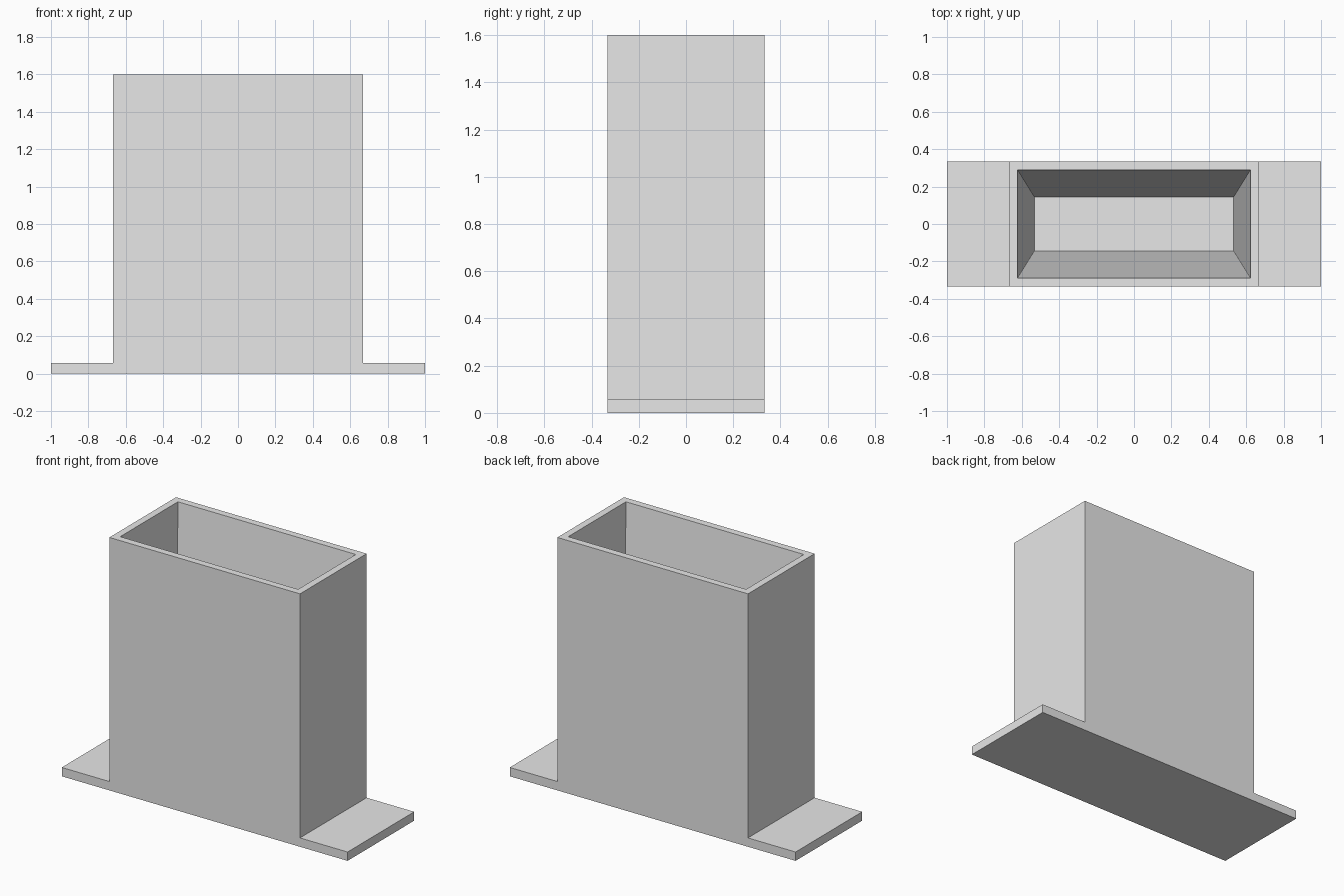
import bpy
import bmesh

cube = bpy.data.objects.get("Cube")
if cube:
    bpy.data.objects.remove(cube, do_unlink=True)

# Main dimensions
HALF_LENGTH, HALF_DEPTH, HEIGHT = 1.0, 0.333, 1.6
BODY_HALF, FLANGE, WALL = 0.667, 0.056, 0.0445
FLOOR_X, FLOOR_Y, FLOOR_Z = 0.533, 0.144, 0.056

grey = bpy.data.materials.new("light grey")
grey.use_nodes = True
colour = (0.8, 0.8, 0.8, 1)
grey.diffuse_color = colour
grey.node_tree.nodes["Principled BSDF"].inputs["Base Color"].default_value = colour

bm = bmesh.new()

# Body with a mounting flange at each end: one mirrored profile swept in depth
right = [(HALF_LENGTH, 0), (HALF_LENGTH, FLANGE), (BODY_HALF, FLANGE), (BODY_HALF, HEIGHT)]
profile = right + [(-x, z) for x, z in reversed(right)]
front = bm.faces.new([bm.verts.new((x, -HALF_DEPTH, z)) for x, z in profile])
swept = bmesh.ops.extrude_face_region(bm, geom=[front], use_keep_orig=True)
for v in swept["geom"]:
    if isinstance(v, bmesh.types.BMVert):
        v.co.y = HALF_DEPTH
bmesh.ops.recalc_face_normals(bm, faces=bm.faces)

# Tapered well: inset the rim, then sink its floor
bm.faces.ensure_lookup_table()
top = max(bm.faces, key=lambda f: f.calc_center_median().z)
bmesh.ops.inset_region(bm, faces=[top], thickness=WALL, use_even_offset=True)
floor = bmesh.ops.extrude_discrete_faces(bm, faces=[top])["faces"][0]
for v in floor.verts:
    v.co.x = FLOOR_X if v.co.x > 0 else -FLOOR_X
    v.co.y = FLOOR_Y if v.co.y > 0 else -FLOOR_Y
    v.co.z = FLOOR_Z

mesh = bpy.data.meshes.new("flanged_holder")
bm.to_mesh(mesh)
bm.free()
mesh.materials.append(grey)
holder = bpy.data.objects.new("flanged_holder", mesh)
bpy.context.collection.objects.link(holder)
